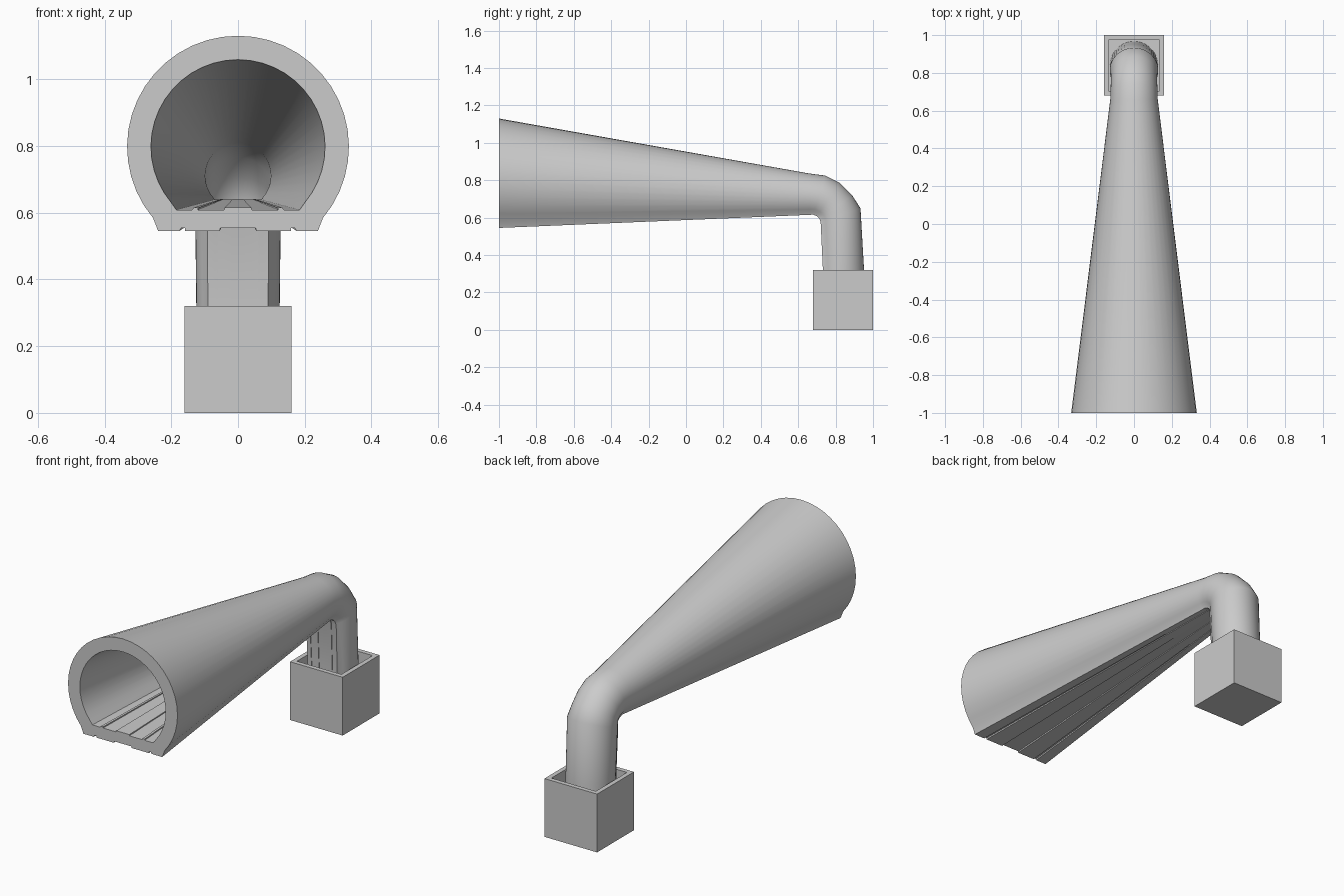
import bpy, bmesh, math

if "Cube" in bpy.data.objects:
    bpy.data.objects.remove(bpy.data.objects["Cube"])


def finish(bm, name, smooth):
    bmesh.ops.recalc_face_normals(bm, faces=bm.faces[:])
    mesh = bpy.data.meshes.new(name)
    bm.to_mesh(mesh)
    bm.free()
    ob = bpy.data.objects.new(name, mesh)
    bpy.context.collection.objects.link(ob)
    if smooth:
        bpy.ops.object.select_all(action='DESELECT')
        ob.select_set(True)
        bpy.context.view_layer.objects.active = ob
        bpy.ops.object.shade_smooth_by_angle(angle=math.radians(30))
    return ob


def section(rad, corner, floor, groove, notch, mid):
    """Unit section: round arc, then a flat base with two grooves and a centre step."""
    a0 = math.radians(-40)
    n = 32
    pts = [(corner, floor)]
    for i in range(n + 1):
        a = a0 + (math.pi - 2 * a0) * i / n
        pts.append((rad * math.cos(a), rad * math.sin(a)))
    half = [(notch[1], floor), (notch[1], groove), (notch[0], groove),
            (notch[0], floor), (mid, floor), (mid, groove)]
    pts.append((-corner, floor))
    pts += [(-x, v) for x, v in half]
    pts += half[::-1]
    return pts


outer = section(1.0, 0.72, -0.76, -0.735, (0.48, 0.53), 0.165)
inner = section(0.785, 0.555, -0.57, -0.55, (0.36, 0.40), 0.12)

# Horn pipe: (base y, base z, crown y, crown z) stations along the bend
stations = [(-1, .545, -1, 1.13), (.66, .615, .66, .836),
            (.68, .616, .745, .825), (.70, .608, .82, .787),
            (.714, .595, .888, .72), (.72, .575, .933, .65),
            (.732, .32, .952, .32), (.745, .03, .967, .03)]


def ring(bm, profile, st):
    by, bz, ty, tz = st
    r = math.hypot(ty - by, tz - bz) / 1.76
    out = []
    for x, v in profile:
        t = (v + 0.76) / 1.76
        out.append(bm.verts.new((x * r, by + (ty - by) * t, bz + (tz - bz) * t)))
    return out


def bridge(bm, a, b):
    for i in range(len(a)):
        j = (i + 1) % len(a)
        bm.faces.new((a[i], a[j], b[j], b[i]))


bm = bmesh.new()
outs = [ring(bm, outer, s) for s in stations]
ins = [ring(bm, inner, s) for s in stations]
for rings in (outs, ins):
    for a, b in zip(rings, rings[1:]):
        bridge(bm, a, b)
for k in (0, -1):
    bridge(bm, outs[k], ins[k])
finish(bm, "horn_pipe", True)

# Open-topped box
bm = bmesh.new()


def square(h, z):
    return [bm.verts.new((sx * h, 0.84 + sy * h, z))
            for sx, sy in ((-1, -1), (1, -1), (1, 1), (-1, 1))]


loops = [square(.16, 0), square(.16, .32), square(.135, .32), square(.135, .025)]
for a, b in zip(loops, loops[1:]):
    bridge(bm, a, b)
bm.faces.new(loops[0])
bm.faces.new(loops[-1])
finish(bm, "base_box", False)
